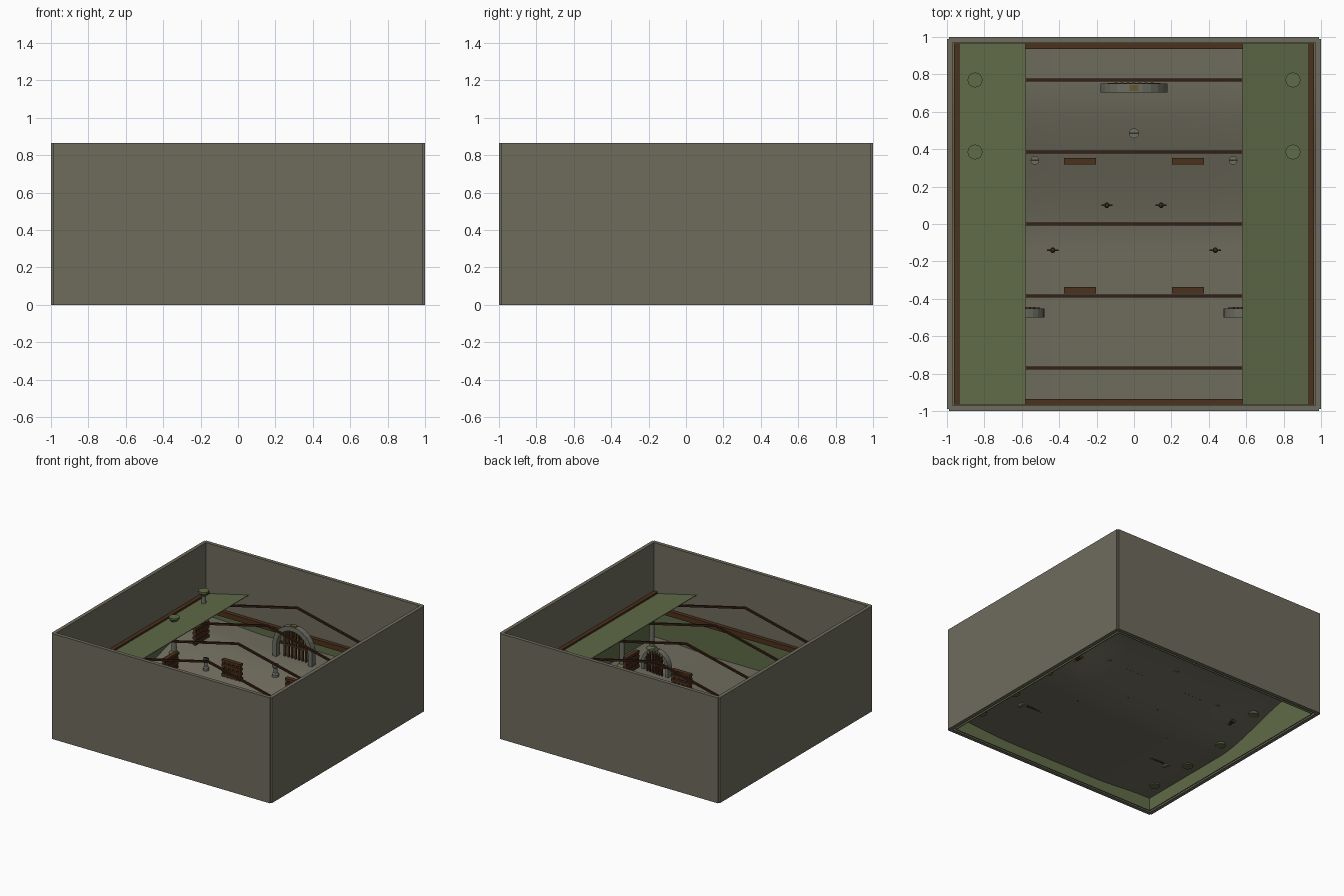
import bpy, bmesh, math
from mathutils import Matrix

cube = bpy.data.objects.get("Cube")
if cube:
    bpy.data.objects.remove(cube, do_unlink=True)


def material(name, r, g, b):
    m = bpy.data.materials.new(name)
    m.use_nodes = True
    m.diffuse_color = (r, g, b, 1)
    m.node_tree.nodes["Principled BSDF"].inputs["Base Color"].default_value = (r, g, b, 1)
    return m


EARTH = material("grey_earth", 0.157, 0.149, 0.108)
GREEN = material("olive_green", 0.115, 0.147, 0.062)
WOOD = material("brown_wood", 0.073, 0.031, 0.012)
DARK_WOOD = material("dark_wood", 0.038, 0.015, 0.008)
STONE = material("grey_stone", 0.15, 0.155, 0.125)
GOLD = material("dull_gold", 0.14, 0.1, 0.03)
IRON = material("dark_iron", 0.035, 0.025, 0.02)


def finish(name, bm, mat, smooth=False):
    bmesh.ops.recalc_face_normals(bm, faces=bm.faces)
    mesh = bpy.data.meshes.new(name)
    bm.to_mesh(mesh)
    bm.free()
    mesh.materials.append(mat)
    ob = bpy.data.objects.new(name, mesh)
    bpy.context.collection.objects.link(ob)
    if smooth:
        bpy.ops.object.select_all(action="DESELECT")
        ob.select_set(True)
        bpy.context.view_layer.objects.active = ob
        bpy.ops.object.shade_smooth_by_angle()
    return ob


def add_box(bm, center, size, rot=None):
    mat = Matrix.Translation(center)
    if rot:
        mat = mat @ rot
    bmesh.ops.create_cube(bm, size=1, matrix=mat @ Matrix.Diagonal((*size, 1)))


def boxes(name, mat, parts):
    bm = bmesh.new()
    for part in parts:
        add_box(bm, *part)
    return finish(name, bm, mat)


def lathe(name, mat, profile, pos, sides=16):
    bm = bmesh.new()
    verts = [bm.verts.new((r, 0, z)) for r, z in profile]
    edges = [bm.edges.new(pair) for pair in zip(verts, verts[1:])]
    bmesh.ops.spin(bm, geom=verts + edges, axis=(0, 0, 1), cent=(0, 0, 0),
                   angle=math.tau, steps=sides)
    bmesh.ops.remove_doubles(bm, verts=bm.verts, dist=0.0005)
    bmesh.ops.translate(bm, verts=bm.verts, vec=pos)
    return finish(name, bm, mat, True)


def ease(t):
    t = max(0, min(1, t))
    return t * t * (3 - 2 * t)


def ground(x, y):
    return 0.08 + 0.175 * ease((y + 0.13) / 0.9) + 0.025 * ease((abs(x) - 0.4) / 0.5)


def roof(x):
    return 0.676 - 0.235 * abs(x)


# Outer walls
H = 0.866
boxes("outer_walls", EARTH,
      [((0, s * 0.985, H / 2), (1.978, 0.03, H)) for s in (-1, 1)]
      + [((s * 0.985, 0, H / 2), (0.03, 1.978, H)) for s in (-1, 1)])

# Green lining on the lower inside walls
boxes("end_linings", GREEN,
      [((0, s * 0.952, 0.165), (1.91, 0.006, 0.33)) for s in (-1, 1)])
boxes("side_linings", GREEN,
      [((s * 0.952, 0, 0.225), (0.006, 1.91, 0.45)) for s in (-1, 1)])

# Rolling floor sheet
bm = bmesh.new()
bmesh.ops.create_grid(bm, x_segments=40, y_segments=40, size=0.97)
for v in bm.verts:
    v.co.z = ground(v.co.x, v.co.y)
finish("floor", bm, EARTH, True)

# Beams along the walls
boxes("side_beams", WOOD,
      [((s * 0.948, 0, 0.457), (0.031, 1.93, 0.035)) for s in (-1, 1)])
boxes("end_beams", WOOD,
      [((0, s * 0.95, 0.337), (1.9, 0.031, 0.042)) for s in (-1, 1)])

# Gabled rafters and the two roof strips
TILT = math.atan(0.235)
rows = [-0.77, -0.385, 0, 0.385, 0.77]
rafters = []
for y in rows:
    for s in (-1, 1):
        rot = Matrix.Rotation(s * TILT, 4, "Y")
        rafters.append(((s * 0.465, y, roof(0.465) - 0.011), (0.962, 0.016, 0.015), rot))
boxes("rafters", DARK_WOOD, rafters)
boxes("roof_strips", GREEN,
      [((s * 0.756, 0, roof(0.756)), (0.352 / math.cos(TILT), 1.93, 0.004),
        Matrix.Rotation(s * TILT, 4, "Y")) for s in (-1, 1)])

# Round posts with wide caps and feet
for s in (-1, 1):
    for y in rows:
        pos = (s * 0.85, y, ground(0.85, y) - 0.01)
        lathe("post_stem", STONE, [(0, 0.02), (0.02, 0.02), (0.018, 0.29), (0, 0.29)], pos)
        lathe("post_foot", GREEN, [(0, 0), (0.04, 0), (0.04, 0.015), (0.02, 0.035), (0, 0.035)], pos)
        lathe("post_cap", GREEN, [(0, 0.272), (0.02, 0.272), (0.04, 0.298), (0.04, 0.313), (0, 0.313)], pos)


# Stone archways with barred doors
def archway(name, x, y, k):
    z = ground(x, y) - 0.005
    leg, outer, inner, depth = 0.105 * k, 0.18 * k, 0.142 * k, 0.048
    pts = [(1, 0, 0)]
    for i in range(13):
        a = math.pi * i / 12
        pts.append((math.cos(a), math.sin(a), leg))
    pts.append((-1, 0, 0))
    bm = bmesh.new()
    ring = [[bm.verts.new((x + r * c, y - depth / 2, z + r * h + up)) for r in (outer, inner)]
            for c, h, up in pts]
    for a, b in zip(ring, ring[1:]):
        bm.faces.new((a[0], b[0], b[1], a[1]))
    geo = bmesh.ops.extrude_face_region(bm, geom=list(bm.faces))["geom"]
    bmesh.ops.translate(bm, vec=(0, depth, 0),
                        verts=[g for g in geo if isinstance(g, bmesh.types.BMVert)])
    finish(name, bm, STONE)
    bars = []
    for i in range(-3, 4):
        dx = i * 0.032 * k
        top = leg + math.sqrt(inner ** 2 - dx ** 2) + 0.025 * k
        bars.append(((x + dx, y + 0.022, z + top / 2), (0.014 * k, 0.016, top)))
    bars.append(((x, y + 0.022, z + leg), (inner * 2, 0.012, 0.014 * k)))
    boxes(name + "_bars", WOOD, bars)
    boxes(name + "_keystone", GOLD,
          [((x, y, z + leg + 0.162 * k), (0.05 * k, depth * 0.7, 0.042 * k))])


archway("large_arch", 0, 0.727, 1)
for s in (-1, 1):
    archway("small_arch", s * 0.6, -0.475, 0.68)


# Lattice barriers with a broad top rail
def barrier(x, y, along_y=False):
    width, height = 0.17, 0.145
    z = ground(x, y)
    turn = Matrix.Rotation(math.pi / 2 if along_y else 0, 4, "Z")
    bm = bmesh.new()
    for i in range(5):
        add_box(bm, ((i / 4 - 0.5) * (width - 0.02), 0, height / 2), (0.02, 0.02, height - 0.004))
    for i in range(4):
        add_box(bm, (0, 0, 0.02 + (height - 0.03) * i / 3), (width, 0.034, 0.02))
    bmesh.ops.transform(bm, verts=bm.verts, matrix=Matrix.Translation((x, y, z)) @ turn)
    finish("lattice_barrier", bm, WOOD)


for s in (-1, 1):
    barrier(s * 0.288, 0.335)
    barrier(s * 0.288, -0.355)
    for y in (-0.36, 0.19, 0.59):
        barrier(s * 0.75, y, True)

# Stone pedestals with a dark bar on top
for x, y, r in ((0, 0.485, 0.027), (-0.53, 0.34, 0.023), (0.53, 0.34, 0.023)):
    z = ground(x, y)
    lathe("pedestal", STONE, [(0, 0), (r, 0), (r, 0.02), (r * 0.55, 0.03), (r * 0.55, 0.07),
                              (r, 0.08), (r, 0.095), (0, 0.095)], (x, y, z))
    boxes("pedestal_bar", IRON, [((x, y, z + 0.098), (r * 1.8, 0.008, 0.008))])

# Practice dummies
for x, y in ((-0.145, 0.1), (0.145, 0.1), (-0.435, -0.14), (0.435, -0.14)):
    z = ground(x, y)
    boxes("dummy_frame", DARK_WOOD, [((x, y, z + 0.06), (0.012, 0.012, 0.12)),
                                     ((x, y, z + 0.09), (0.06, 0.009, 0.009))])
    lathe("dummy_body", DARK_WOOD, [(0, 0.05), (0.013, 0.055), (0.015, 0.1), (0, 0.11)], (x, y, z), 10)
    lathe("dummy_head", IRON, [(0, 0.11), (0.011, 0.118), (0.011, 0.13), (0, 0.14)], (x, y, z), 10)
